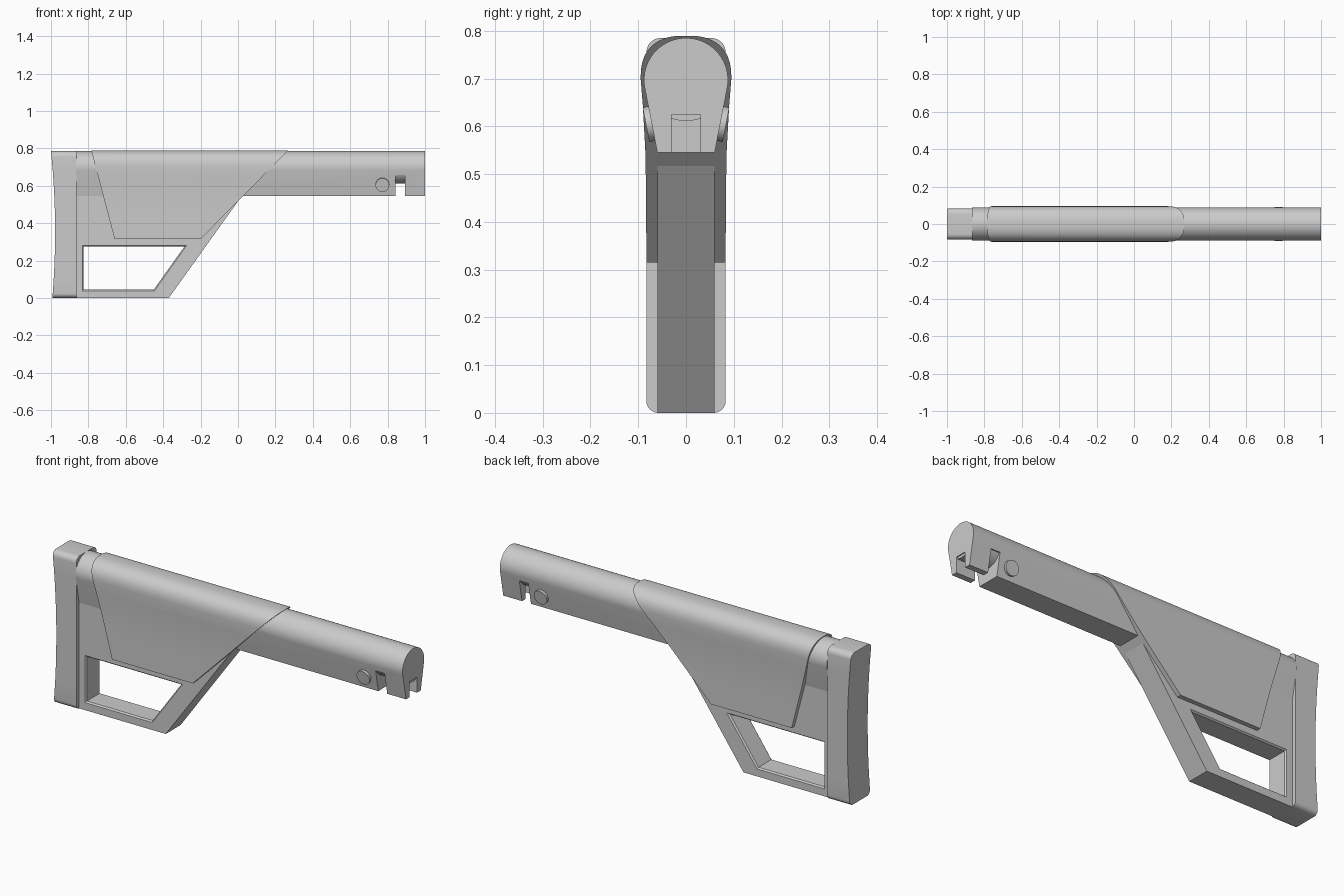
import bpy, bmesh
from math import sin, cos, radians
from mathutils import Matrix

cube = bpy.data.objects.get("Cube")
if cube:
    bpy.data.objects.remove(cube)

grey = bpy.data.materials.new("plain grey")
grey.use_nodes = True
grey.diffuse_color = (0.6, 0.6, 0.6, 1)
grey.node_tree.nodes["Principled BSDF"].inputs["Base Color"].default_value = (0.6, 0.6, 0.6, 1)


def finish(name, bm):
    bmesh.ops.recalc_face_normals(bm, faces=bm.faces)
    mesh = bpy.data.meshes.new(name)
    bm.to_mesh(mesh)
    bm.free()
    mesh.materials.append(grey)
    obj = bpy.data.objects.new(name, mesh)
    bpy.context.collection.objects.link(obj)
    return obj


def slab(name, rows, back, front):
    """Symmetric bar along x: rows are (half width, z); ends follow back(z), front(z)."""
    bm = bmesh.new()
    rings = [[bm.verts.new(p) for p in ((back(z), -w, z), (front(z), -w, z),
                                        (front(z), w, z), (back(z), w, z))] for w, z in rows]
    for a, b in zip(rings, rings[1:]):
        for i in range(4):
            j = (i + 1) % 4
            bm.faces.new((a[i], a[j], b[j], b[i]))
    bm.faces.new(rings[0])
    bm.faces.new(rings[-1])
    return finish(name, bm)


def loft_y(name, slices):
    """Side outlines (x, z) joined across y."""
    bm = bmesh.new()
    rings = [[bm.verts.new((x, y, z)) for x, z in outline] for y, outline in slices]
    for a, b in zip(rings, rings[1:]):
        for i in range(len(a)):
            j = (i + 1) % len(a)
            bm.faces.new((a[i], a[j], b[j], b[i]))
    bm.faces.new(rings[0])
    bm.faces.new(rings[-1])
    return finish(name, bm)


def box(name, x0, x1, half, z0, z1):
    return slab(name, [(half, z0), (half, z1)], lambda z: x0, lambda z: x1)


def cylinder(name, radius, depth, matrix, sides=48):
    bm = bmesh.new()
    bmesh.ops.create_cone(bm, cap_ends=True, segments=sides, radius1=radius,
                          radius2=radius, depth=depth, matrix=matrix)
    return finish(name, bm)


def cut(obj, cutter):
    mod = obj.modifiers.new("cut", 'BOOLEAN')
    mod.operation = 'DIFFERENCE'
    mod.solver = 'EXACT'
    mod.object = cutter
    bpy.context.view_layer.objects.active = obj
    bpy.ops.object.modifier_apply(modifier=mod.name)
    bpy.data.objects.remove(cutter)


def line(xa, za, xb, zb):
    return lambda z: xa + (xb - xa) * (z - za) / (zb - za)


parts = []

# Tube: round top, tapering straight down to a flat underside
rows = [(0.06, 0.545)]
rows += [(0.088 * cos(radians(a)), 0.697 + 0.088 * sin(radians(a))) for a in range(-11, 88, 7)]
tube = slab("tube", rows, lambda z: -0.865, lambda z: 1.0)
cut(tube, box("cross_slot", 0.842, 0.893, 0.2, 0.5, 0.658))
cut(tube, box("end_slot", 0.86, 1.1, 0.03, 0.5, 0.625))
parts.append(tube)

# Round core showing inside the slots
parts.append(cylinder("inner_core", 0.0855, 0.2,
                      Matrix.Translation((0.895, 0, 0.6965)) @ Matrix.Rotation(radians(90), 4, 'Y')))

# Lower frame with a chamfered window
outline = [(-0.87, 0), (-0.37, 0), (0.02, 0.545), (0.02, 0.56), (-0.87, 0.56)]
frame = loft_y("lower_frame", [(-0.06, outline), (0.06, outline)])
hole = [(-0.825, 0.045), (-0.45, 0.045), (-0.287, 0.275), (-0.825, 0.275)]
rim = [(-0.833, 0.037), (-0.446, 0.037), (-0.271, 0.283), (-0.833, 0.283)]
cut(frame, loft_y("window_cutter", [(-0.062, rim), (-0.052, hole), (0.052, hole), (0.062, rim)]))
parts.append(frame)

# Cheek cover: wider shell with slanted ends
rows = [(0.083, 0.315), (0.0835, 0.45), (0.085, 0.545), (0.0905, 0.645)]
for a in range(0, 87, 6):
    rows.append((0.095 * cos(radians(a)) ** 0.8, 0.70 + 0.09 * sin(radians(a)) ** 0.8))
parts.append(slab("cheek_cover", rows, line(-0.66, 0.315, -0.785, 0.79),
                  line(-0.2, 0.315, 0.27, 0.79)))

# Butt plate: rounded corners and a hollowed rear face
rows = []
for a in range(-90, 1, 15):
    rows.append((0.058 + 0.025 * cos(radians(a)), 0.025 + 0.025 * sin(radians(a))))
rows += [(0.083, 0.05 + 0.07 * i) for i in range(1, 10)]
for a in range(0, 91, 15):
    rows.append((0.053 + 0.03 * cos(radians(a)), 0.755 + 0.03 * sin(radians(a))))


def rear(z):
    d = (z - 0.39) / 0.395
    return -0.978 - 0.0185 * d * d - 0.0035 * d


parts.append(slab("butt_plate", rows, rear, lambda z: -0.864))

# Round buttons lying on the sloped sides
for side, label in ((1, "left"), (-1, "right")):
    m = (Matrix.Translation((0.772, side * 0.071, 0.606))
         @ Matrix.Rotation(side * radians(-101), 4, 'X'))
    parts.append(cylinder(label + "_button", 0.037, 0.026, m, 32))

bpy.ops.object.select_all(action='DESELECT')
for p in parts:
    p.select_set(True)
bpy.context.view_layer.objects.active = tube
bpy.ops.object.shade_smooth_by_angle(angle=radians(30))
